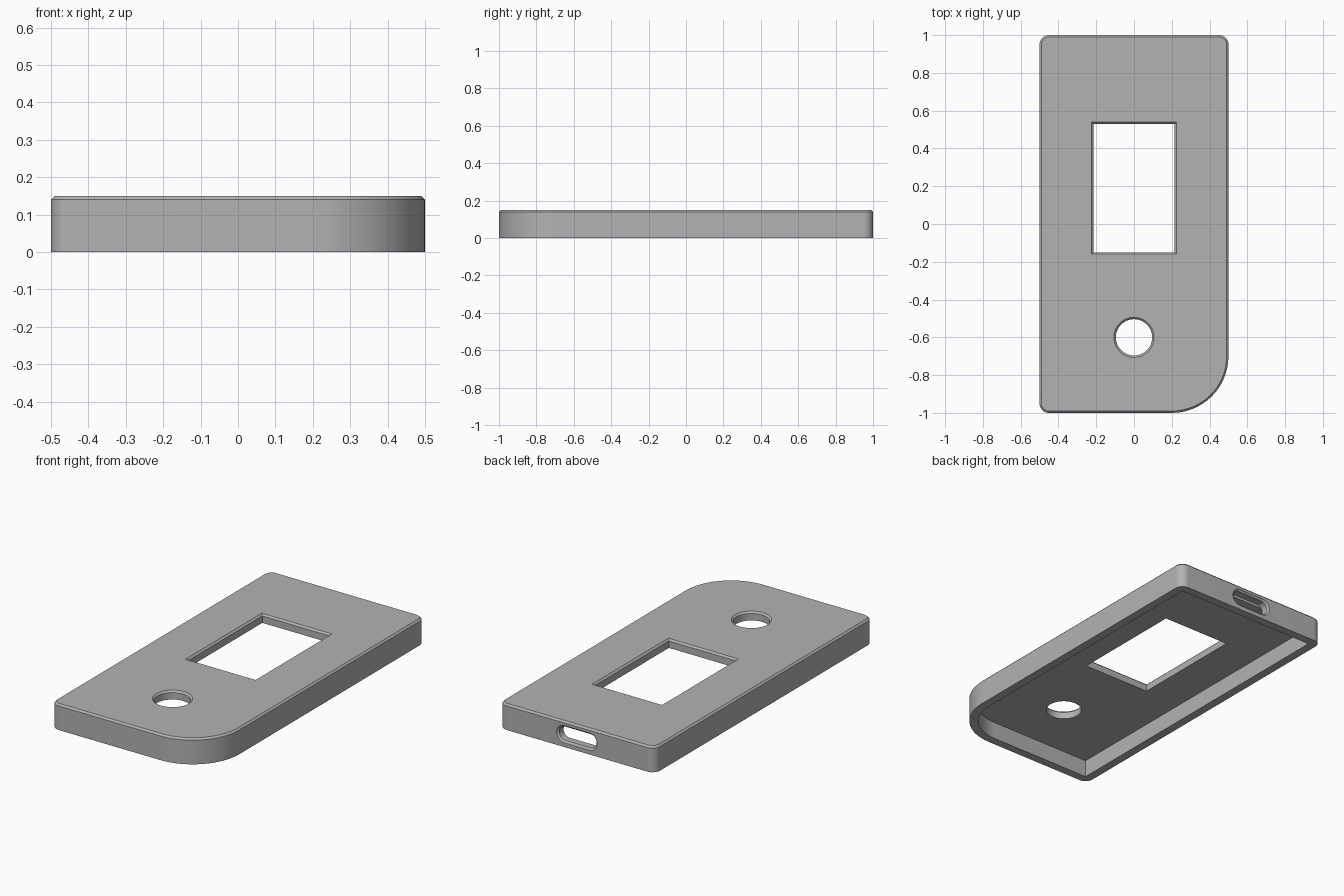
import bpy, bmesh, math
from mathutils import Matrix

if "Cube" in bpy.data.objects:
    bpy.data.objects.remove(bpy.data.objects["Cube"])

HEIGHT, WALL, ROOF, CHAMFER = 0.15, 0.05, 0.05, 0.01

grey = bpy.data.materials.new("mid grey")
grey.use_nodes = True
grey.diffuse_color = (0.45, 0.45, 0.45, 1)
grey.node_tree.nodes["Principled BSDF"].inputs["Base Color"].default_value = grey.diffuse_color


def outline(width, length, radii, grow, steps=16):
    """Rounded rectangle; radii start at the right-back corner, counter-clockwise."""
    w, l = width / 2 + grow, length / 2 + grow
    points = []
    for i, (sx, sy) in enumerate([(1, 1), (-1, 1), (-1, -1), (1, -1)]):
        if radii[i] <= 0:
            points.append((sx * w, sy * l))
            continue
        r = radii[i] + grow
        for k in range(steps + 1):
            a = (i + k / steps) * math.pi / 2
            points.append((sx * (w - r) + r * math.cos(a), sy * (l - r) + r * math.sin(a)))
    return points


def loft(name, width, length, radii, levels, matrix=Matrix()):
    """Closed solid through outlines given as (height, growth) levels."""
    bm = bmesh.new()
    rings = [[bm.verts.new((x, y, z)) for x, y in outline(width, length, radii, g)]
             for z, g in levels]
    n = len(rings[0])
    bm.faces.new(rings[0][::-1])
    bm.faces.new(rings[-1])
    for low, high in zip(rings, rings[1:]):
        for i in range(n):
            j = (i + 1) % n
            bm.faces.new((low[i], low[j], high[j], high[i]))
    bm.transform(matrix)
    bmesh.ops.recalc_face_normals(bm, faces=bm.faces)
    mesh = bpy.data.meshes.new(name)
    bm.to_mesh(mesh)
    bm.free()
    mesh.materials.append(grey)
    obj = bpy.data.objects.new(name, mesh)
    bpy.context.collection.objects.link(obj)
    return obj


def flared(bottom, top):
    """Levels of a straight hole whose upper rim is chamfered."""
    return [(bottom, 0), (top - CHAMFER, 0), (top + CHAMFER, 2 * CHAMFER)]


# Cover body: three tight corners and one broad one
body = loft("cover_shell", 1, 2, (0.05, 0.05, 0.05, 0.3),
            [(0, 0), (HEIGHT - CHAMFER, 0), (HEIGHT, -CHAMFER)])

# Cutters: underside cavity, screen window, round button hole, port slot in the back
cutters = [
    loft("cavity_cutter", 1 - 2 * WALL, 2 - 2 * WALL, (0, 0, 0, 0.3 - WALL),
         [(-0.05, 0), (HEIGHT - ROOF, 0)]),
    loft("window_cutter", 0.43, 0.68, (0, 0, 0, 0), flared(0.05, HEIGHT),
         Matrix.Translation((0, 0.19, 0))),
    loft("button_cutter", 0.192, 0.192, (0.096,) * 4, flared(0.05, HEIGHT),
         Matrix.Translation((0, -0.6, 0))),
    loft("port_cutter", 0.24, 0.08, (0.0399,) * 4, flared(0.949, 1),
         Matrix.Translation((0, 0, HEIGHT / 2)) @ Matrix.Rotation(-math.pi / 2, 4, "X")),
]
for cutter in cutters:
    cutter.hide_render = True
    mod = body.modifiers.new(cutter.name, "BOOLEAN")
    mod.operation = "DIFFERENCE"
    mod.solver = "EXACT"
    mod.object = cutter

# Bake the cuts into the shell and drop the cutters
bpy.context.view_layer.update()
graph = bpy.context.evaluated_depsgraph_get()
cut_mesh = bpy.data.meshes.new_from_object(body.evaluated_get(graph))
body.modifiers.clear()
body.data = cut_mesh
for cutter in cutters:
    bpy.data.objects.remove(cutter)

# Smooth the rounded walls, keep chamfers and rims crisp
bpy.ops.object.select_all(action="DESELECT")
body.select_set(True)
bpy.context.view_layer.objects.active = body
bpy.ops.object.shade_smooth_by_angle(angle=math.radians(30))
